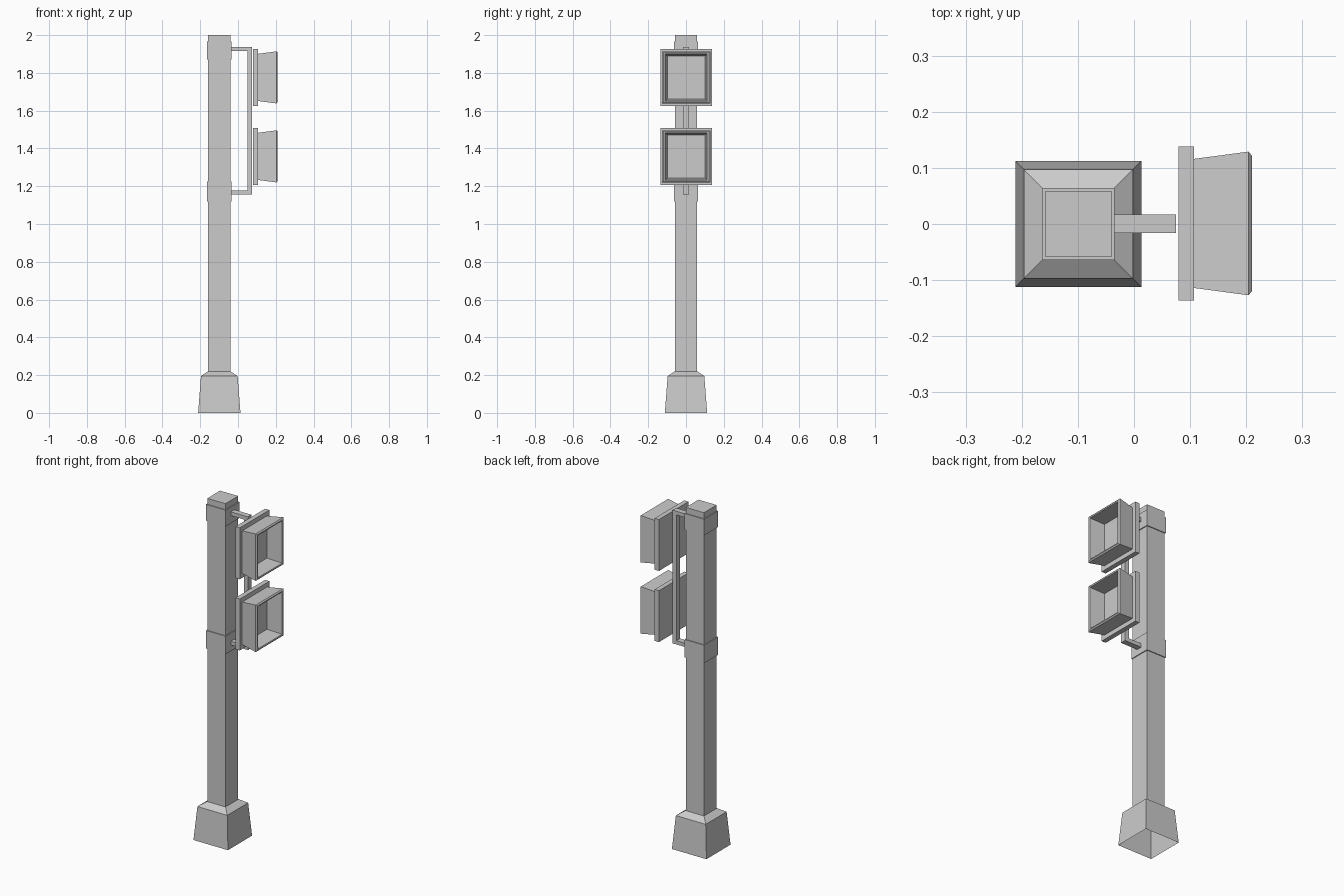
import bpy

cube = bpy.data.objects.get("Cube")
if cube:
    bpy.data.objects.remove(cube, do_unlink=True)

grey = bpy.data.materials.new("plain grey")
grey.use_nodes = True
COLOUR = (0.6, 0.6, 0.6, 1)
grey.diffuse_color = COLOUR
grey.node_tree.nodes["Principled BSDF"].inputs["Base Color"].default_value = COLOUR


def loft(name, rings, centre, axis="Z", cap_start=True, cap_end=True):
    """Join rectangular rings (position, half width, half height) along an axis."""
    verts, faces = [], []
    cx, cy, cz = centre
    for pos, a, b in rings:
        for sa, sb in ((-1, -1), (1, -1), (1, 1), (-1, 1)):
            if axis == "Z":
                verts.append((cx + sa * a, cy + sb * b, cz + pos))
            else:
                verts.append((cx + pos, cy + sa * a, cz + sb * b))
    for r in range(len(rings) - 1):
        for i in range(4):
            j = (i + 1) % 4
            faces.append((r * 4 + i, r * 4 + j, r * 4 + 4 + j, r * 4 + 4 + i))
    if cap_start:
        faces.append((3, 2, 1, 0))
    if cap_end:
        n = len(verts)
        faces.append((n - 4, n - 3, n - 2, n - 1))
    mesh = bpy.data.meshes.new(name)
    mesh.from_pydata(verts, [], faces)
    mesh.materials.append(grey)
    obj = bpy.data.objects.new(name, mesh)
    bpy.context.collection.objects.link(obj)
    return obj


def box(name, x, y, z):
    """Box spanning the given ranges."""
    hx, hy = (x[1] - x[0]) / 2, (y[1] - y[0]) / 2
    return loft(name, [(z[0], hx, hy), (z[1], hx, hy)],
                ((x[0] + x[1]) / 2, (y[0] + y[1]) / 2, 0))


POLE = (-0.099, 0, 0)

# Hollow tapered foot, open underneath, with a sloped shoulder
loft("foot", [(0, 0.112, 0.112), (0.195, 0.097, 0.097), (0.22, 0.06, 0.06)],
     POLE, cap_start=False, cap_end=False)

# Square pole and its two collars
loft("pole", [(0.215, 0.059, 0.059), (2, 0.059, 0.059)], POLE, cap_start=False)
for name, low, high in (("lower_collar", 1.12, 1.225), ("upper_collar", 1.87, 1.965)):
    loft(name, [(low, 0.064, 0.064), (high, 0.064, 0.064)], POLE)

# Bracket: upright bar held by two arms
ROD = (-0.016, 0.017)
box("bracket_upright", (0.05, 0.075), ROD, (1.155, 1.937))
box("lower_arm", (-0.04, 0.05), ROD, (1.155, 1.177))
box("upper_arm", (-0.04, 0.05), ROD, (1.915, 1.937))

# Two lamps: mounting plate plus a flared hood with a recessed lens
for name, z in (("lower", 1.358), ("upper", 1.776)):
    centre = (0, 0.001, z)
    loft(name + "_plate", [(0.079, 0.137, 0.151), (0.107, 0.137, 0.151)], centre, "X")
    loft(name + "_hood", [
        (0.107, 0.115, 0.125), (0.204, 0.128, 0.138), (0.21, 0.121, 0.131),
        (0.208, 0.111, 0.124), (0.118, 0.1, 0.114)], centre, "X", cap_start=False)
